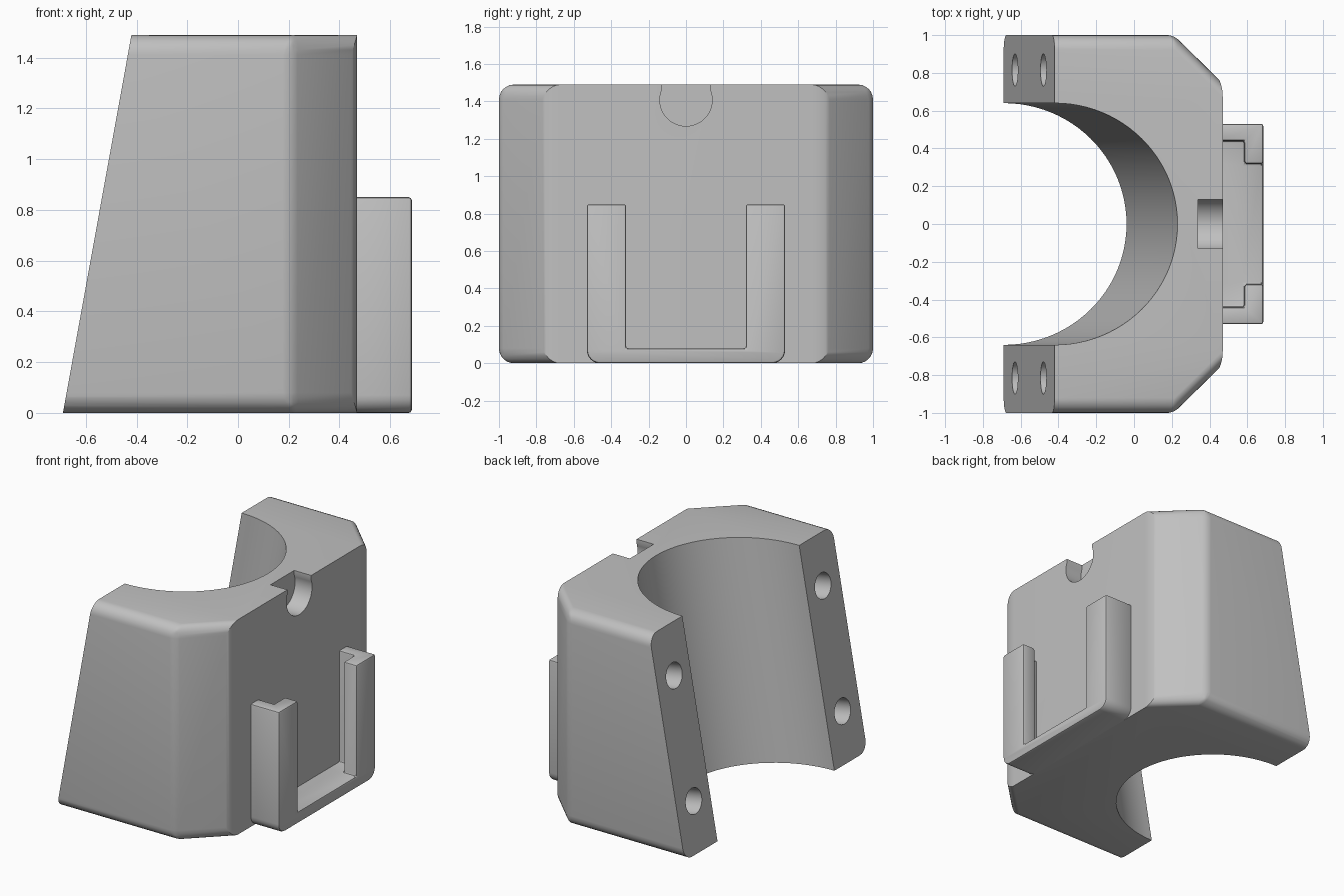
import bpy, bmesh, math
from mathutils import Matrix, Vector

if "Cube" in bpy.data.objects:
    bpy.data.objects.remove(bpy.data.objects["Cube"], do_unlink=True)

HEIGHT = 1.49
TILT = math.atan2(0.27, HEIGHT)
# Frame of the sloping clamp face: local z runs up the slope, local x into the body
SLOPE = Matrix.Translation((-0.69, 0, 0)) @ Matrix.Rotation(TILT, 4, 'Y')
ALONG_X = Matrix.Rotation(math.pi / 2, 4, 'Y')

grey = bpy.data.materials.new("light grey")
grey.use_nodes = True
COLOUR = (0.53, 0.53, 0.53, 1)
grey.diffuse_color = COLOUR
grey.node_tree.nodes["Principled BSDF"].inputs["Base Color"].default_value = COLOUR


def make_object(name, bm):
    bmesh.ops.recalc_face_normals(bm, faces=bm.faces)
    mesh = bpy.data.meshes.new(name)
    bm.to_mesh(mesh)
    bm.free()
    mesh.materials.append(grey)
    obj = bpy.data.objects.new(name, mesh)
    bpy.context.collection.objects.link(obj)
    return obj


def box(name, low, high, frame=Matrix()):
    low, high = Vector(low), Vector(high)
    bm = bmesh.new()
    place = Matrix.Translation((low + high) / 2) @ Matrix.Diagonal((high - low).to_4d())
    bmesh.ops.create_cube(bm, size=1, matrix=frame @ place)
    return make_object(name, bm)


def cylinder(name, radius, length, frame, sides):
    bm = bmesh.new()
    bmesh.ops.create_cone(bm, cap_ends=True, segments=sides, radius1=radius,
                          radius2=radius, depth=length, matrix=frame)
    return make_object(name, bm)


def apply(obj, mod):
    bpy.ops.object.select_all(action='DESELECT')
    bpy.context.view_layer.objects.active = obj
    obj.select_set(True)
    bpy.ops.object.modifier_apply(modifier=mod.name)


def cut(obj, cutter):
    mod = obj.modifiers.new("cut", 'BOOLEAN')
    mod.operation = 'DIFFERENCE'
    mod.solver = 'EXACT'
    mod.object = cutter
    apply(obj, mod)
    bpy.data.objects.remove(cutter, do_unlink=True)


def smooth(obj):
    bpy.ops.object.select_all(action='DESELECT')
    bpy.context.view_layer.objects.active = obj
    obj.select_set(True)
    bpy.ops.object.shade_smooth_by_angle(angle=math.radians(25))


# Body: chamfered block with rounded outer edges
half = [(0.47, 0.745), (0.21, 1), (-1, 1)]
outline = half + [(x, -y) for x, y in reversed(half)]
bm = bmesh.new()
base = bm.faces.new([bm.verts.new((x, y, 0)) for x, y in outline])
top = bmesh.ops.extrude_face_region(bm, geom=[base])["geom"]
bmesh.ops.translate(bm, vec=(0, 0, HEIGHT),
                    verts=[v for v in top if isinstance(v, bmesh.types.BMVert)])
weight = bm.edges.layers.float.new("bevel_weight_edge")
for e in bm.edges:
    a, b = (v.co for v in e.verts)
    middle = (a + b) / 2
    if abs(a.z - b.z) > 0.1:
        e[weight] = 0.42 if middle.x > -0.9 else 0
    elif abs(middle.y) > 0.1:
        e[weight] = 1
body = make_object("body", bm)
mod = body.modifiers.new("round", 'BEVEL')
mod.limit_method = 'WEIGHT'
mod.width = 0.08
mod.segments = 6
apply(body, mod)

# Sloping clamp face and the bore that runs along it
cut(body, box("slope_cutter", (-2, -2, -2), (0, 2, 4), SLOPE))
cut(body, cylinder("bore_cutter", 0.64, 6, SLOPE, 96))

# Blind screw holes square to the clamp face
for side in (-0.815, 0.815):
    for z in (0.33, 1.16):
        frame = SLOPE @ Matrix.Translation((0, side, z / math.cos(TILT))) @ ALONG_X
        cut(body, cylinder("hole_cutter", 0.086, 0.8, frame, 32))

# Round-bottomed notch at the top of the mounting face
cut(body, cylinder("notch_cutter", 0.14, 0.4,
                   Matrix.Translation((0.54, 0, 1.408)) @ ALONG_X, 48))
cut(body, box("notch_mouth_cutter", (0.34, -0.13, 1.42), (0.8, 0.13, 1.6)))
smooth(body)

# Slide-in bracket with two lipped rails and a floor
bracket = box("rail_bracket", (0.45, -0.53, 0), (0.685, 0.53, 0.85))
bm = bmesh.new()
bm.from_mesh(bracket.data)
corners = [e for e in bm.edges if all(v.co.z < 0.1 for v in e.verts)
           and abs(e.verts[0].co.y - e.verts[1].co.y) < 0.1]
bmesh.ops.bevel(bm, geom=corners, offset=0.07, segments=6, profile=0.5, affect='EDGES')
bm.to_mesh(bracket.data)
bm.free()
cut(bracket, box("pocket_cutter", (0.3, -0.44, 0.08), (0.585, 0.44, 2)))
cut(bracket, box("opening_cutter", (0.3, -0.32, 0.08), (0.9, 0.32, 2)))
mod = bracket.modifiers.new("soften", 'BEVEL')
mod.limit_method = 'ANGLE'
mod.angle_limit = math.radians(40)
mod.width = 0.012
mod.segments = 2
apply(bracket, mod)
smooth(bracket)
